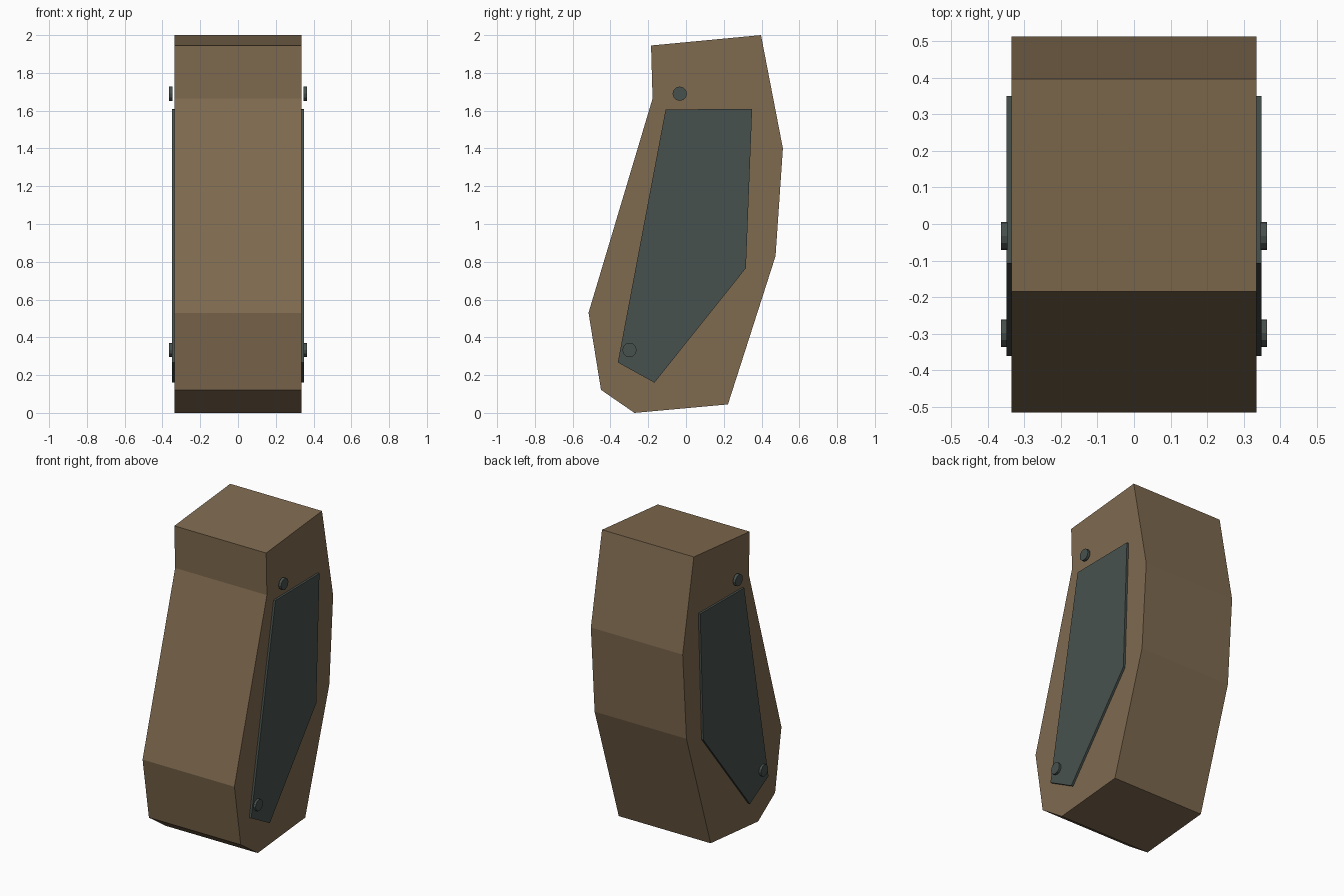
import bpy, bmesh, math

if "Cube" in bpy.data.objects:
    bpy.data.objects.remove(bpy.data.objects["Cube"])


def material(name, color):
    m = bpy.data.materials.new(name)
    m.diffuse_color = (*color, 1)
    m.use_nodes = True
    m.node_tree.nodes["Principled BSDF"].inputs["Base Color"].default_value = m.diffuse_color
    return m


brown = material("brown leather", (0.212, 0.144, 0.078))
steel = material("dark steel", (0.064, 0.083, 0.077))


def extrude_profile(name, profile, x0, x1, mat):
    """Prism from a (y, z) profile, running from x0 to x1."""
    bm = bmesh.new()
    face = bm.faces.new([bm.verts.new((x0, y, z)) for y, z in profile])
    new = bmesh.ops.extrude_face_region(bm, geom=[face], use_keep_orig=True)["geom"]
    verts = [v for v in new if isinstance(v, bmesh.types.BMVert)]
    bmesh.ops.translate(bm, verts=verts, vec=(x1 - x0, 0, 0))
    bmesh.ops.recalc_face_normals(bm, faces=bm.faces)
    mesh = bpy.data.meshes.new(name)
    bm.to_mesh(mesh)
    bm.free()
    mesh.materials.append(mat)
    obj = bpy.data.objects.new(name, mesh)
    bpy.context.collection.objects.link(obj)
    return obj


def circle(cy, cz, r, n=12):
    return [(cy + r * math.cos(2 * math.pi * i / n),
             cz + r * math.sin(2 * math.pi * i / n)) for i in range(n)]


# Leaning faceted body
body = [(-0.185, 1.945), (0.397, 2.0), (0.513, 1.40), (0.474, 0.83), (0.222, 0.045),
        (-0.273, 0.0), (-0.45, 0.122), (-0.516, 0.53), (-0.177, 1.664)]
extrude_profile("body", body, -0.335, 0.335, brown)

# Side plates, and bolts standing just clear of the sides
plate = [(-0.108, 1.606), (0.35, 1.61), (0.317, 0.766), (-0.167, 0.16), (-0.361, 0.267)]
bolts = {"upper_bolt": (-0.033, 1.69), "lower_bolt": (-0.299, 0.333)}
for side, s in (("right", 1), ("left", -1)):
    extrude_profile(f"side_plate_{side}", plate, s * 0.335, s * 0.349, steel)
    for name, (y, z) in bolts.items():
        extrude_profile(f"{name}_{side}", circle(y, z, 0.038), s * 0.346, s * 0.364, steel)
